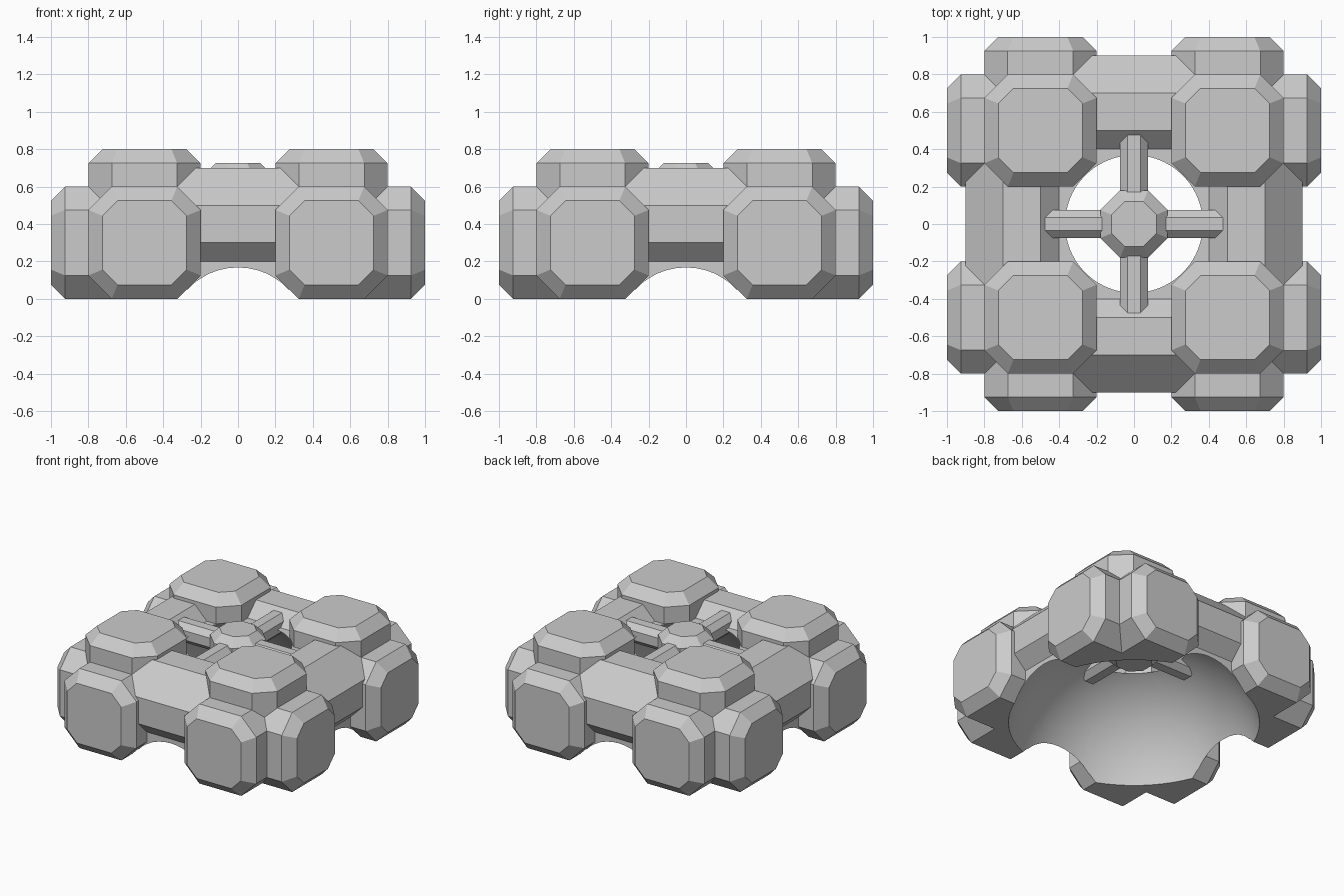
import bpy, bmesh, math
from mathutils import Matrix

cube = bpy.data.objects.get("Cube")
if cube:
    bpy.data.objects.remove(cube, do_unlink=True)

LIFT = -0.2          # height of the hollow's centre
SIDES = ["back_left", "back_right", "front_right", "front_left"]
EDGES = ["back", "right", "front", "left"]


def octagon(half, cut):
    f = half - cut
    return [(half, -f), (half, f), (f, half), (-f, half),
            (-half, f), (-half, -f), (-f, -half), (f, -half)]


def loft(name, rings, matrix=Matrix(), z=LIFT):
    """Closed solid through (height, outline) rings stacked along local z."""
    bm = bmesh.new()
    loops = [[bm.verts.new((x, y, h)) for x, y in pts] for h, pts in rings]
    n = len(loops[0])
    bm.faces.new(loops[0])
    bm.faces.new(loops[-1])
    for a, b in zip(loops, loops[1:]):
        for i in range(n):
            j = (i + 1) % n
            bm.faces.new((a[i], a[j], b[j], b[i]))
    bm.transform(matrix)
    bmesh.ops.recalc_face_normals(bm, faces=bm.faces)
    mesh = bpy.data.meshes.new(name)
    bm.to_mesh(mesh)
    bm.free()
    obj = bpy.data.objects.new(name, mesh)
    bpy.context.collection.objects.link(obj)
    obj.location.z = z
    return obj


def boolean(obj, other, operation):
    mod = obj.modifiers.new("Boolean", 'BOOLEAN')
    mod.object, mod.operation, mod.solver = other, operation, 'EXACT'
    deps = bpy.context.evaluated_depsgraph_get()
    mesh = bpy.data.meshes.new_from_object(obj.evaluated_get(deps))
    obj.modifiers.clear()
    obj.data = mesh


def smooth(obj):
    bpy.ops.object.select_all(action='DESELECT')
    obj.select_set(True)
    bpy.context.view_layer.objects.active = obj
    bpy.ops.object.shade_smooth_by_angle(angle=math.radians(20))


def repeat(obj, base, labels):
    """Four copies turned about the vertical axis."""
    obj.name = f"{base}_{labels[0]}"
    for i, label in enumerate(labels[1:], 1):
        copy = obj.copy()
        copy.name = f"{base}_{label}"
        copy.rotation_euler.z = i * math.pi / 2
        bpy.context.collection.objects.link(copy)


# Spherical cutter for the hollow
bpy.ops.mesh.primitive_uv_sphere_add(segments=96, ring_count=48, radius=0.881,
                                     location=(0, 0, LIFT))
hollow = bpy.context.object
hollow.name = "hollow_cutter"
hollow.hide_render = True
bpy.ops.object.shade_smooth()

# Corner block: three chamfered octagonal pads, one along each axis
pad_rings = [(0.3, octagon(0.3, 0.125)), (0.925, octagon(0.3, 0.125)),
             (1.0, octagon(0.225, 0.081))]
to_corner = Matrix.Translation((0.5, 0.5, 0))
cycle = Matrix(((0, 0, 1, 0), (1, 0, 0, 0), (0, 1, 0, 0), (0, 0, 0, 1)))
pads = [loft("pad", pad_rings, turn @ to_corner)
        for turn in (Matrix(), cycle, cycle @ cycle)]
block = pads[0]
for pad in pads[1:]:
    boolean(block, pad, 'UNION')
    bpy.data.objects.remove(pad, do_unlink=True)
boolean(block, hollow, 'DIFFERENCE')
smooth(block)
repeat(block, "corner_block", SIDES)

# Beams joining neighbouring corner blocks
half_profile = [(0.25, 0.8), (0.4, 0.8), (0.5, 0.9), (0.7, 0.9)]
profile = [(0.25, 0.25)] + half_profile + [(b, a) for a, b in reversed(half_profile)]
beam = loft("beam", [(-0.33, profile), (0.33, profile)], cycle)
boolean(beam, hollow, 'DIFFERENCE')
smooth(beam)
repeat(beam, "beam", EDGES)
bpy.data.objects.remove(hollow, do_unlink=True)

# Central hub with four spokes over the top opening
loft("hub", [(-0.125, octagon(0.12, 0.07)), (-0.065, octagon(0.18, 0.105)),
             (0.065, octagon(0.18, 0.105)), (0.125, octagon(0.12, 0.07))], z=0.6)
bar = octagon(0.075, 0.04)
spoke = loft("spoke", [(0.1, bar), (0.476, bar)],
             Matrix.Rotation(-math.pi / 2, 4, 'X'), z=0.6)
repeat(spoke, "spoke", EDGES)
